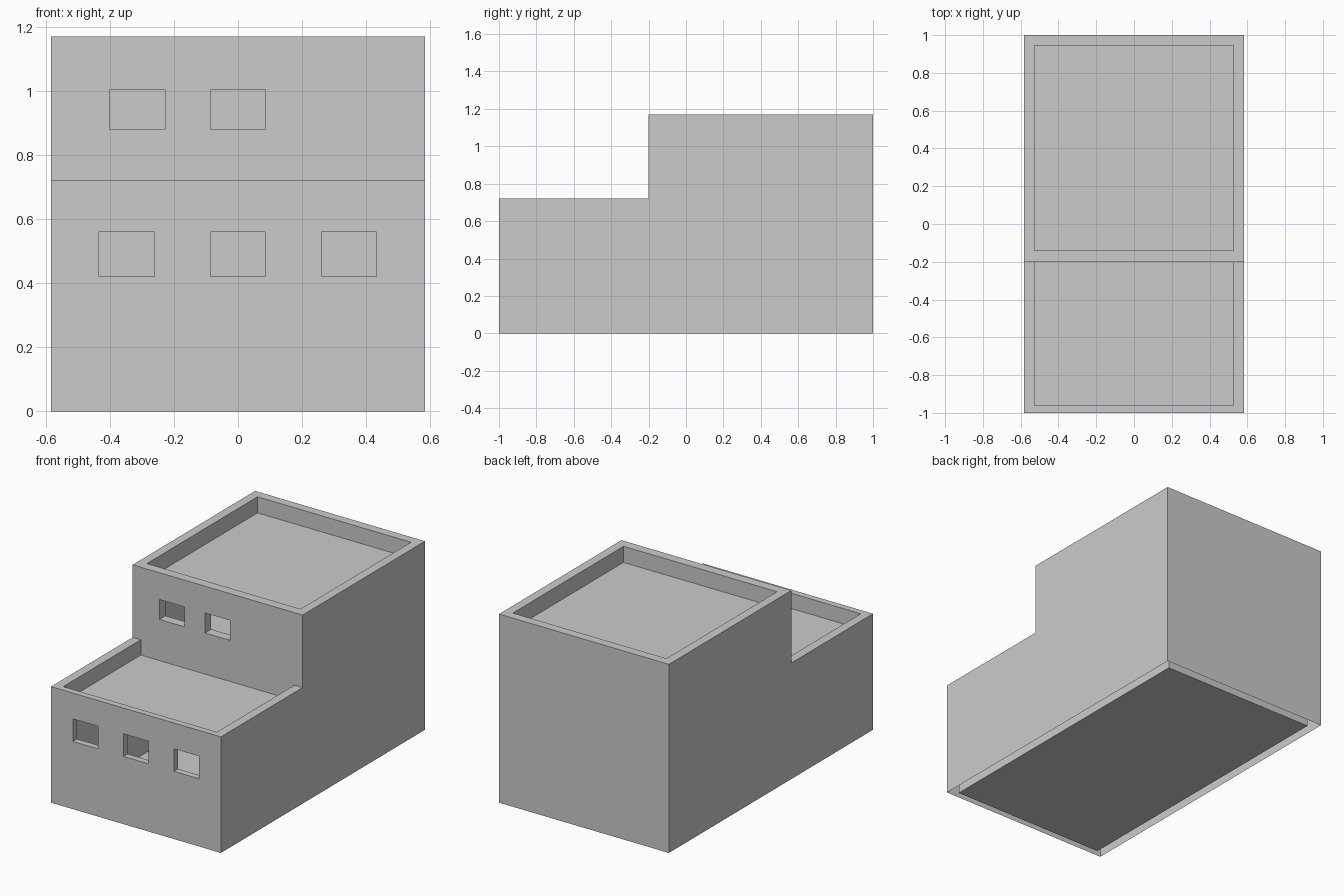
import bpy, bmesh

if "Cube" in bpy.data.objects:
    bpy.data.objects.remove(bpy.data.objects["Cube"])

W, IW = 0.583, 0.527            # outer / inner half widths
DECK, ROOF = 0.625, 1.07        # recessed roof levels


def finish(bm, name):
    bmesh.ops.recalc_face_normals(bm, faces=bm.faces[:])
    me = bpy.data.meshes.new(name)
    bm.to_mesh(me)
    bm.free()
    ob = bpy.data.objects.new(name, me)
    bpy.context.collection.objects.link(ob)
    return ob


def prism(name, profile, x0, x1):
    """Extrude a (y, z) profile from x0 to x1."""
    bm = bmesh.new()
    f = bm.faces.new([bm.verts.new((x0, y, z)) for y, z in profile])
    r = bmesh.ops.extrude_face_region(bm, geom=[f])
    vs = [v for v in r["geom"] if isinstance(v, bmesh.types.BMVert)]
    bmesh.ops.translate(bm, verts=vs, vec=(x1 - x0, 0, 0))
    return finish(bm, name)


def rect(y0, y1, z0, z1):
    return [(y0, z0), (y1, z0), (y1, z1), (y0, z1)]


def cut(target, cutter):
    m = target.modifiers.new("cut", "BOOLEAN")
    m.operation, m.solver, m.object = "DIFFERENCE", "EXACT", cutter
    bpy.context.view_layer.objects.active = target
    bpy.ops.object.modifier_apply(modifier=m.name)
    bpy.data.objects.remove(cutter)


def sheet(name, y0, y1, z):
    bm = bmesh.new()
    bm.faces.new([bm.verts.new(p) for p in
                  ((-IW, y0, z), (IW, y0, z), (IW, y1, z), (-IW, y1, z))])
    ob = finish(bm, name)
    if ob.data.polygons[0].normal.z < 0:
        ob.data.flip_normals()
    return ob


# Stepped walls, hollowed out by a matching inner profile
walls = prism("walls", [(-1, 0), (1, 0), (1, 1.17), (-0.2, 1.17),
                        (-0.2, 0.72), (-1, 0.72)], -W, W)
cut(walls, prism("hollow", [(-0.96, -0.5), (0.944, -0.5), (0.944, 1.5),
                            (-0.14, 1.5), (-0.14, DECK), (-0.2, DECK),
                            (-0.2, 1.0), (-0.96, 1.0)], -IW, IW))

# Windows: three below, two above
for x in (-0.347, 0, 0.346):
    cut(walls, prism("opening", rect(-1.1, -0.9, 0.42, 0.56), x - 0.086, x + 0.086))
for x in (-0.314, 0):
    cut(walls, prism("opening", rect(-0.3, -0.1, 0.88, 1.004), x - 0.086, x + 0.086))

# The wall cavity is open underneath
bm = bmesh.new()
bm.from_mesh(walls.data)
under = [f for f in bm.faces if abs(f.normal.z) > 0.9 and
         min(abs(f.calc_center_median().z - z) for z in (0, DECK)) < 0.002]
bmesh.ops.delete(bm, geom=under, context="FACES")
bm.to_mesh(walls.data)
bm.free()

# Floor and the two recessed roof decks
sheet("ground_floor", -0.96, 0.944, 0)
sheet("terrace_deck", -0.96, 0.944, DECK)
sheet("upper_roof", -0.14, 0.944, ROOF)
